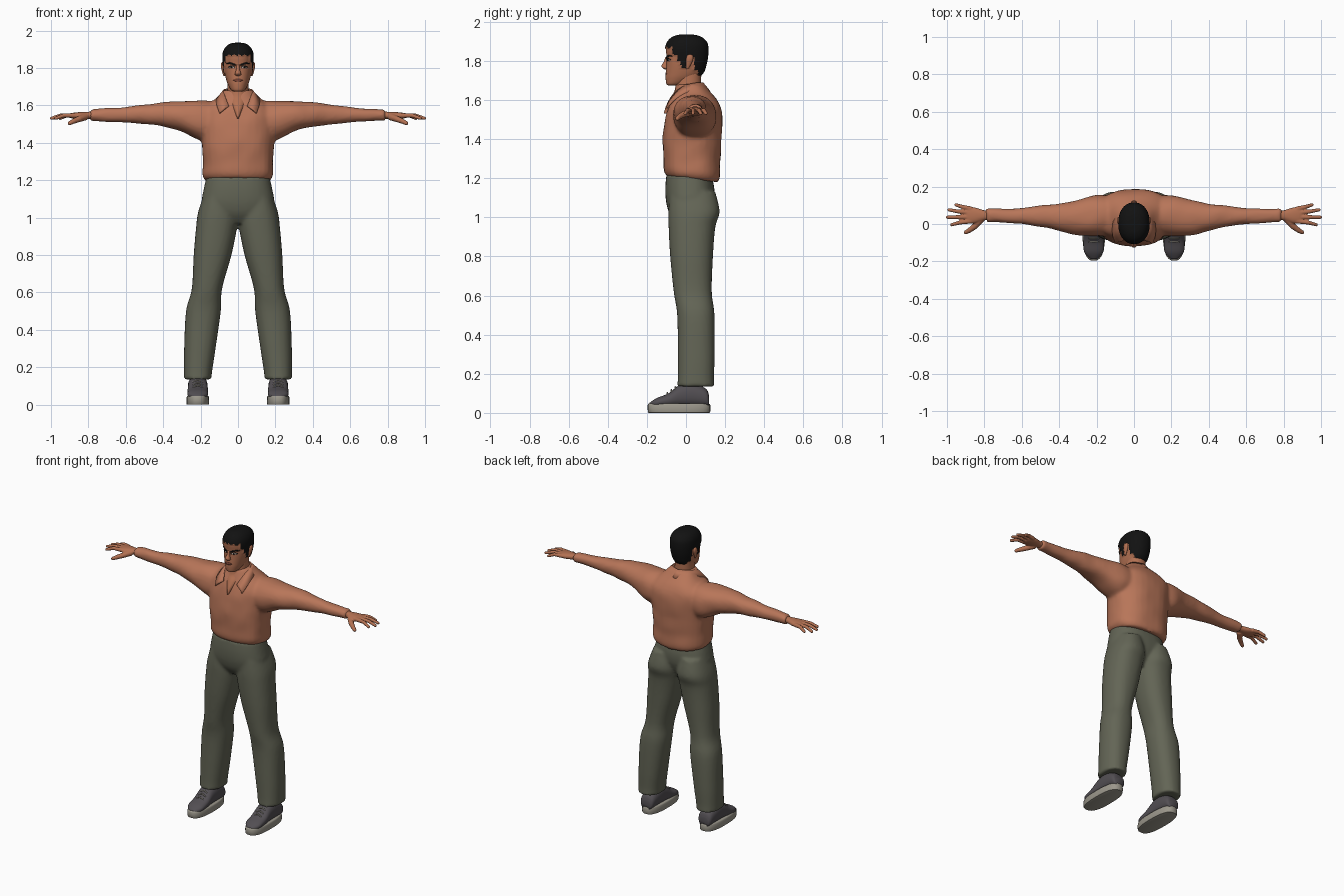
import bpy, bmesh, math
from math import sin, cos, pi
from mathutils import Vector, noise
from mathutils.bvhtree import BVHTree

if "Cube" in bpy.data.objects:
    bpy.data.objects.remove(bpy.data.objects["Cube"])


def material(name, rgb):
    m = bpy.data.materials.new(name)
    m.use_nodes = True
    m.diffuse_color = (*rgb, 1)
    m.node_tree.nodes["Principled BSDF"].inputs["Base Color"].default_value = (*rgb, 1)
    return m


SHIRT = material("shirt orange brown", (.48, .18, .10))
SKIN = material("skin", (.45, .165, .085))
TROUSERS = material("trousers olive grey", (.125, .13, .092))
SHOE = material("shoe dark grey", (.085, .077, .086))
SOLE = material("sole pale grey", (.33, .31, .26))
HAIR = material("hair black", (.006, .006, .006))
LIP = material("lip brown", (.24, .07, .045))
EYE = material("eye white", (.5, .42, .37))


def finish(name, bm, *mats, voxel=0, smooth=0, mirror=False, angle=None):
    bmesh.ops.recalc_face_normals(bm, faces=bm.faces)
    me = bpy.data.meshes.new(name)
    bm.to_mesh(me)
    bm.free()
    ob = bpy.data.objects.new(name, me)
    bpy.context.collection.objects.link(ob)
    for m in mats:
        me.materials.append(m)
    for p in me.polygons:
        p.use_smooth = True
    if angle:
        bpy.ops.object.select_all(action='DESELECT')
        ob.select_set(True)
        bpy.context.view_layer.objects.active = ob
        bpy.ops.object.shade_smooth_by_angle(angle=math.radians(angle))
    if voxel:
        r = ob.modifiers.new("merge", 'REMESH')
        r.mode, r.voxel_size, r.use_smooth_shade = 'VOXEL', voxel, True
    if smooth:
        s = ob.modifiers.new("soften", 'SMOOTH')
        s.factor, s.iterations = .5, smooth
    if mirror:
        ob.modifiers.new("mirror", 'MIRROR')
    return ob


def spline(rows, steps):
    """Smooth curve through rows of numbers."""
    out = []
    for i in range(len(rows) - 1):
        p = [rows[max(i - 1, 0)], rows[i], rows[i + 1], rows[min(i + 2, len(rows) - 1)]]
        for k in range(steps):
            u = k / steps
            out.append([b + .5 * u * (c - a + u * (2*a - 5*b + 4*c - d + u * (3 * (b - c) + d - a)))
                        for a, b, c, d in zip(*p)])
    return out + [list(rows[-1])]


def loft(bm, axis, rows, power=2.2, segs=32, steps=5, side=1):
    """Closed body; each row is position along the axis, then low/high bounds of both other axes."""
    rings = []
    for t, a0, a1, b0, b1 in spline(rows, steps):
        ring = []
        for k in range(segs):
            q = 2 * pi * k / segs
            c, s = (math.copysign(abs(f) ** (2 / power), f) for f in (cos(q), sin(q)))
            a, b = (a0 + a1 + (a1 - a0) * c) / 2, (b0 + b1 + (b1 - b0) * s) / 2
            x, y, z = {'x': (t, a, b), 'y': (a, t, b), 'z': (a, b, t)}[axis]
            ring.append(bm.verts.new((x * side, y, z)))
        rings.append(ring)
    for r, s in zip(rings, rings[1:]):
        for k in range(segs):
            j = (k + 1) % segs
            bm.faces.new((r[k], r[j], s[j], s[k]))
    bm.faces.new(rings[0])
    bm.faces.new(rings[-1])


def sym(rows):
    return [(t, -w, w, b0, b1) for t, w, b0, b1 in rows]


# Shirt: torso and sleeves merged, with soft folds and a lower hem at the back
bm = bmesh.new()
loft(bm, 'z', sym([(1.2, .172, -.1, .162), (1.23, .189, -.113, .174), (1.3, .187, -.115, .177),
                   (1.4, .195, -.119, .181), (1.5, .205, -.107, .187), (1.56, .2, -.092, .18),
                   (1.6, .17, -.077, .16), (1.64, .115, -.06, .125), (1.68, .078, -.045, .09)]), 2.4)
sleeve = [(.1, -.06, .15, 1.4, 1.62), (.2, -.065, .155, 1.41, 1.626), (.3, -.06, .13, 1.46, 1.622),
          (.4, -.035, .108, 1.485, 1.617), (.48, -.018, .1, 1.497, 1.607), (.6, 0, .086, 1.508, 1.592),
          (.72, .006, .08, 1.515, 1.583), (.79, .008, .084, 1.517, 1.581)]
for side in (1, -1):
    loft(bm, 'x', sleeve, side=side)
for v in bm.verts:
    if v.co.z < 1.26:
        v.co.z -= .12 * v.co.y
    v.co += noise.noise_vector(v.co * 11) * .005
finish("shirt", bm, SHIRT, voxel=.01, smooth=4)

# Collar flaps, folded outward
upper = [(0, .088, 1.69), (.06, .062, 1.69), (.08, .01, 1.68), (.072, -.04, 1.655), (.05, -.088, 1.6)]
lower = [(0, .125, 1.645), (.085, .09, 1.645), (.113, .01, 1.64), (.115, -.06, 1.605), (.1, -.102, 1.56)]
bm = bmesh.new()
pairs = [[bm.verts.new(p) for p in pair] for pair in zip(spline(upper, 4), spline(lower, 4))]
for (a, b), (c, d) in zip(pairs, pairs[1:]):
    bm.faces.new((a, b, d, c))
collar = finish("collar", bm, SHIRT, mirror=True)
collar.modifiers.new("thickness", 'SOLIDIFY').thickness = .008

# Trousers: hips and legs merged
bm = bmesh.new()
loft(bm, 'z', sym([(1.22, .168, -.1, .128), (1.15, .184, -.106, .145), (1.08, .194, -.102, .142),
                   (1.02, .17, -.085, .12), (.97, .1, -.05, .09)]), 2.4)
leg = [(1.13, .02, .18, -.085, .15), (1.03, .002, .213, -.09, .172), (.95, .005, .224, -.089, .15),
       (.8, .035, .237, -.081, .138), (.62, .085, .247, -.063, .132), (.5, .092, .278, -.045, .146),
       (.3, .12, .288, -.042, .147), (.18, .138, .289, -.042, .143), (.135, .142, .289, -.045, .145)]
for side in (1, -1):
    loft(bm, 'z', leg, 2.3, side=side)
finish("trousers", bm, TROUSERS, voxel=.01, smooth=4)

# Shoes
bm = bmesh.new()
loft(bm, 'y', [(.118, .18, .25, .03, .09), (.1, .167, .263, .03, .125), (.03, .162, .268, .03, .155),
               (-.03, .162, .268, .03, .145), (-.09, .16, .27, .03, .1), (-.15, .164, .266, .03, .076),
               (-.186, .195, .235, .03, .052)], 2.3)
finish("shoes", bm, SHOE, mirror=True)
bm = bmesh.new()
loft(bm, 'z', [(0, .157, .273, -.188, .118), (.006, .154, .276, -.195, .124), (.04, .155, .275, -.196, .124),
               (.047, .16, .27, -.19, .118)], 2.6, steps=2)
finish("soles", bm, SOLE, mirror=True, angle=40)
bm = bmesh.new()
for i in range(4):
    y, z = -.035 - .02 * i, .146 - .0145 * i
    loft(bm, 'x', [(.188, y - .004, y + .004, z - .016, z - .008), (.215, y - .004, y + .004, z - .003, z + .005),
                   (.242, y - .004, y + .004, z - .016, z - .008)], segs=8, steps=3)
finish("laces", bm, SOLE, mirror=True)


# Hands: palm and five bent, tapering fingers
def finger(bm, points, r):
    for i, (p, q) in enumerate(zip(points, points[1:])):
        p, q = Vector(p), Vector(q)
        mat = (q - p).to_track_quat('Z', 'Y').to_matrix().to_4x4()
        mat.translation = (p + q) / 2
        bmesh.ops.create_cone(bm, cap_ends=True, segments=12, radius1=r, radius2=r * .82,
                              depth=(q - p).length, matrix=mat)
        r *= .82
        mat.translation = q
        bmesh.ops.create_icosphere(bm, subdivisions=2, radius=r, matrix=mat)


bm = bmesh.new()
loft(bm, 'x', [(.76, .02, .07, 1.53, 1.57), (.8, .02, .073, 1.528, 1.566), (.85, .004, .088, 1.526, 1.564),
               (.885, .004, .09, 1.53, 1.56), (.9, .012, .084, 1.534, 1.555)], steps=4)
for base_y, mid, tip in ((.081, (.915, .091), (.952, .102)), (.06, (.94, .067), (.99, .076)),
                         (.038, (.945, .037), (.997, .036)), (.016, (.93, .008), (.975, -.004))):
    finger(bm, [(.87, base_y, 1.546), (*mid, 1.547), (*tip, 1.531)], .0135)
finger(bm, [(.815, .03, 1.54), (.85, -.012, 1.527), (.88, -.034, 1.515), (.9, -.045, 1.505)], .02)
finish("hands", bm, SKIN, voxel=.004, smooth=3, mirror=True)

# Neck, running down into the open shirt front
bm = bmesh.new()
loft(bm, 'z', sym([(1.53, .004, -.114, -.06), (1.57, .025, -.102, 0), (1.61, .05, -.082, .06),
                   (1.65, .058, -.058, .075), (1.72, .056, -.05, .078), (1.78, .055, -.045, .08)]))
finish("neck", bm, SKIN)

# Head; the scalp is coloured by a hairline rule and slightly raised
bm = bmesh.new()
loft(bm, 'z', sym([(1.674, .018, -.088, -.05), (1.682, .036, -.1, -.01), (1.71, .053, -.104, .05),
                   (1.74, .064, -.103, .085), (1.78, .073, -.1, .1), (1.82, .077, -.099, .108),
                   (1.86, .079, -.103, .11), (1.89, .074, -.095, .105), (1.913, .059, -.076, .085),
                   (1.927, .035, -.046, .052), (1.931, .006, -.008, .01)]), 2.2, 72, 8)


def hairline(y):
    for limit, z in ((-.068, 1.868), (-.045, 1.832), (-.025, 1.805), (.004, 1.77), (.042, 1.825), (.06, 1.75)):
        if y < limit:
            return z
    return 1.722


bm.normal_update()
tree = BVHTree.FromBMesh(bm)
scalp = set()
for f in bm.faces:
    c = f.calc_center_median()
    if c.z > hairline(c.y) + .004 * sin(c.x * 240):
        f.material_index = 1
        scalp.update(f.verts)
for v in scalp:
    v.co += v.normal * .005
finish("head", bm, SKIN, HAIR)

# Nose and ears
bm = bmesh.new()
loft(bm, 'z', sym([(1.757, .006, -.108, -.09), (1.764, .017, -.12, -.09), (1.775, .015, -.126, -.09),
                   (1.795, .009, -.114, -.09), (1.82, .007, -.105, -.09)]), segs=16)
finish("nose", bm, SKIN)
bm = bmesh.new()
loft(bm, 'z', [(1.758, .07, .078, .0, .012), (1.775, .07, .084, .0, .022), (1.805, .07, .091, .0, .036),
               (1.825, .07, .09, .004, .036), (1.833, .072, .084, .012, .028)], segs=16)
finish("ears", bm, SKIN, mirror=True)


# Thin face details laid on the surface of the head
def patch(name, outline, mat, lift=.002):
    bm = bmesh.new()
    verts = []
    for x, z in outline:
        hit = tree.ray_cast(Vector((x, -1, z)), Vector((0, 1, 0)))[0]
        verts.append(bm.verts.new(hit - Vector((0, lift, 0))))
    n = len(verts) // 2
    for i in range(n - 1):
        bm.faces.new((verts[i], verts[i + 1], verts[-2 - i], verts[-1 - i]))
    finish(name, bm, mat, mirror=True).modifiers.new("thickness", 'SOLIDIFY').thickness = .003


patch("eyebrows", [(.013, 1.82), (.03, 1.827), (.046, 1.831), (.06, 1.825),
                   (.06, 1.822), (.046, 1.823), (.03, 1.818), (.013, 1.811)], HAIR)
patch("eye_whites", [(.018, 1.804), (.028, 1.81), (.04, 1.81), (.05, 1.804),
                     (.05, 1.802), (.04, 1.799), (.028, 1.799), (.018, 1.802)], EYE)
patch("pupils", [(.029, 1.81), (.034, 1.811), (.039, 1.81), (.039, 1.8), (.034, 1.799), (.029, 1.8)], HAIR, .004)
patch("eyelids", [(.016, 1.806), (.028, 1.814), (.04, 1.814), (.053, 1.806),
                  (.053, 1.803), (.04, 1.81), (.028, 1.81), (.016, 1.803)], HAIR, .003)
patch("lips", [(0, 1.74), (.008, 1.742), (.016, 1.739), (.026, 1.735),
               (.026, 1.734), (.016, 1.729), (.008, 1.727), (0, 1.727)], LIP)
